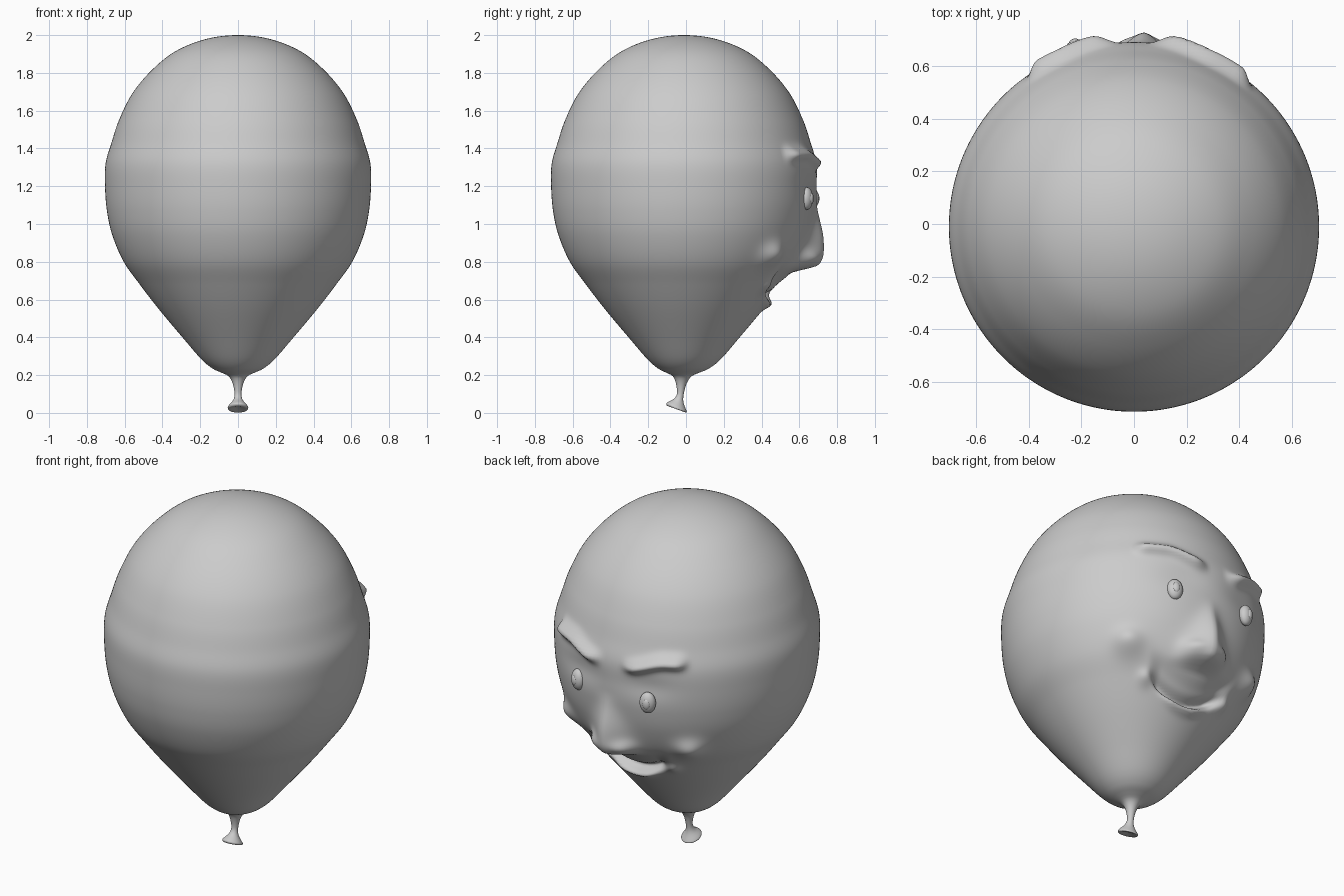
import bpy, bmesh, math
from math import sin, cos, exp, radians, degrees, atan2
from mathutils import Vector, Matrix

if "Cube" in bpy.data.objects:
    bpy.data.objects.remove(bpy.data.objects["Cube"])

# Balloon profile: (radius, z, centre y), top to knot
PROFILE = [(0, 2.0, -.01), (.17, 1.979, -.01), (.33, 1.915, -.01), (.456, 1.815, -.01),
           (.56, 1.69, -.01), (.63, 1.55, -.01), (.67, 1.43, -.01), (.701, 1.32, -.01),
           (.704, 1.2, -.01), (.694, 1.07, -.01), (.665, .94, -.01), (.605, .8, -.01),
           (.52, .68, -.01), (.42, .55, -.01), (.29, .395, -.01), (.195, .285, -.01),
           (.135, .235, -.013), (.09, .214, -.017), (.05, .194, -.02), (.028, .155, -.025),
           (.018, .1, -.03), (.026, .065, -.04), (.05, .035, -.05), (.054, .024, -.05),
           (.045, .018, -.05), (0, .03, -.05)]
SEGMENTS = 240


def smooth_profile(points, spacing):
    """Catmull-Rom sampling of the profile."""
    pts = [Vector(p) for p in points]
    out = []
    for i in range(len(pts) - 1):
        a, b = pts[i], pts[i + 1]
        before = pts[i - 1] if i else Vector((-pts[1].x, pts[1].y, pts[1].z))
        after = pts[i + 2] if i + 2 < len(pts) else b * 2 - a
        n = max(3, int((b - a).length / spacing))
        for k in range(n):
            t = k / n
            out.append(.5 * (2 * a + (b - before) * t
                             + (2 * before - 5 * a + 4 * b - after) * t * t
                             + (3 * a - before - 3 * b + after) * t ** 3))
    return out


def bump(x, z, cx, cz, wx, wz, height):
    return height * exp(-((x - cx) / wx) ** 2 - ((z - cz) / wz) ** 2)


def step(a, b, v):
    t = max(0, min(1, (v - a) / (b - a)))
    return t * t * (3 - 2 * t)


def face_relief(a, z):
    """Outward offset; a = degrees from the +y direction."""
    if abs(a) > 75 or not .35 < z < 1.6:
        return 0
    h = 0
    for side, inner, outer in ((1, 8, 38), (-1, 8, 34)):
        # brow ridge, rising to the outside
        s = a * side
        line = 1.32 + .05 * step(inner, inner + 18, s)
        window = step(inner - 4, inner + 5, s) * (1 - step(outer - 4, outer + 3, s))
        h += .045 * window * exp(-((z - line) / .034) ** 2)
        # eye hollow, cheek, nose wing
        h -= bump(s, z, 17, 1.22, 12, .07, .012)
        h += bump(a, z, 3 + side * 39, .83, 7, .065, .045)
        h += bump(a, z, 3 + side * 8, .815, 5, .045, .04)
    # nose wedge widening down to the tip, cut off sharply below
    g = step(1.15, .79, z) * step(.735, .785, z)
    width = 4 + 4.5 * step(1.1, .82, z)
    h += .115 * g * exp(-abs((a - 3) / width) ** 1.6)
    # smiling mouth crease, lower lip and chin
    m = (a - 3) / 25
    smile = .615 + .07 * m * m
    ends = 1 - step(.8, 1.15, abs(m))
    h -= .06 * ends * exp(-((z - smile) / .026) ** 2)
    h -= .03 * ends * exp(-((z - smile - .05) / .05) ** 2)
    h += .028 * (1 - step(.3, .9, abs(m))) * exp(-((z - smile + .045) / .022) ** 2)
    # mouth corners
    for side in (1, -1):
        h += bump(a, z, 3 + side * 30, .67, 4, .035, .022)
    return h


def finish(name, bm):
    bmesh.ops.recalc_face_normals(bm, faces=bm.faces)
    me = bpy.data.meshes.new(name)
    bm.to_mesh(me)
    bm.free()
    for p in me.polygons:
        p.use_smooth = True
    ob = bpy.data.objects.new(name, me)
    bpy.context.collection.objects.link(ob)
    return ob


# Balloon skin with face and tilted knot
bm = bmesh.new()
rings = smooth_profile(PROFILE, .0125)[1:]
grid = []
for r, z, cy in rings:
    tilt = .36 * step(.12, .04, z)
    ring = []
    for i in range(SEGMENTS):
        ang = 2 * math.pi * i / SEGMENTS
        a = degrees(atan2(sin(ang), cos(ang)))
        rr = r + face_relief(a, z)
        x, y = rr * sin(ang), rr * cos(ang)
        ring.append(bm.verts.new((x, y + cy, max(0, z - y * tilt + .004 * tilt))))
    grid.append(ring)
for up, low in zip(grid, grid[1:]):
    for i in range(SEGMENTS):
        j = (i + 1) % SEGMENTS
        bm.faces.new((up[i], up[j], low[j], low[i]))
for ring, tip in ((grid[0], (0, -.01, 2.0)), (grid[-1], (0, -.05, .03))):
    v = bm.verts.new(tip)
    for i in range(SEGMENTS):
        bm.faces.new((ring[i], ring[(i + 1) % SEGMENTS], v))
finish("balloon", bm)


# Eyes and pupils: flattened ellipsoids turned outwards
def ellipsoid(name, loc, radii, turn):
    bm = bmesh.new()
    mat = (Matrix.Translation(loc) @ Matrix.Rotation(turn, 4, 'Z')
           @ Matrix.Diagonal((*radii, 1)))
    bmesh.ops.create_uvsphere(bm, u_segments=32, v_segments=16, radius=1, matrix=mat)
    return finish(name, bm)


for side, x, y in (("left", -.22, .668), ("right", .25, .638)):
    turn = -atan2(x, y)
    out = Vector((x, y, 0)).normalized()
    ellipsoid(side + "_eye", (x, y, 1.135), (.044, .034, .06), turn)
    ellipsoid(side + "_pupil", Vector((x, y, 1.135)) + out * .026, (.02, .013, .03), turn)
